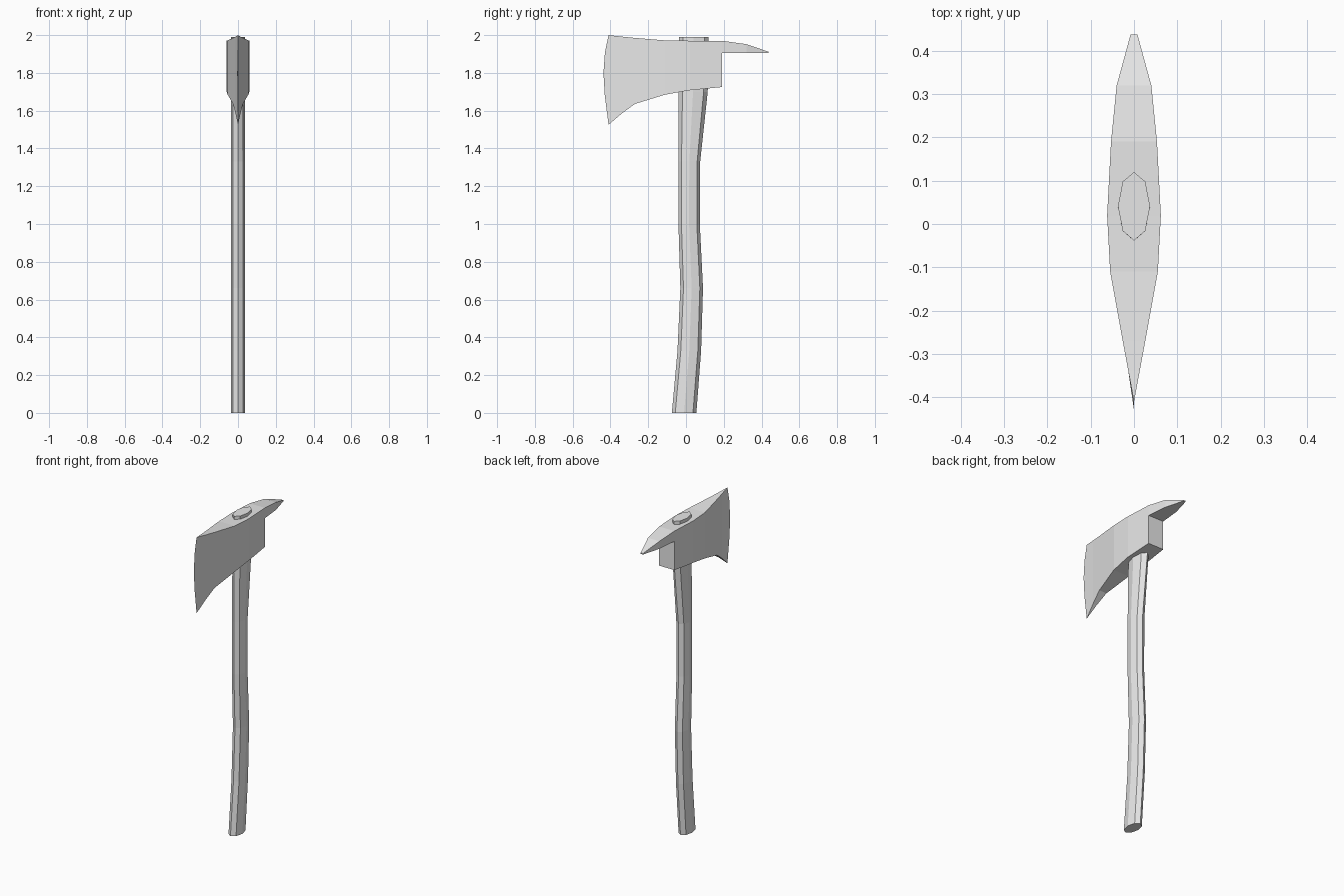
import bpy
import bmesh

cube = bpy.data.objects.get("Cube")
if cube:
    bpy.data.objects.remove(cube, do_unlink=True)

GREY = (0.8, 0.8, 0.8, 1.0)
grey = bpy.data.materials.new("plain grey")
grey.use_nodes = True
grey.diffuse_color = GREY
grey.node_tree.nodes["Principled BSDF"].inputs["Base Color"].default_value = GREY


def finish(bm, name):
    """Weld, orient and link a mesh as a flat-shaded object."""
    bmesh.ops.remove_doubles(bm, verts=bm.verts, dist=0.0005)
    bmesh.ops.recalc_face_normals(bm, faces=bm.faces)
    mesh = bpy.data.meshes.new(name)
    bm.to_mesh(mesh)
    bm.free()
    mesh.materials.append(grey)
    bpy.context.collection.objects.link(bpy.data.objects.new(name, mesh))


# Handle: a faceted oval section lofted along a gentle S curve
# each station is (z, front y, back y)
stations = [(0, -0.075, 0.055), (0.33, -0.045, 0.08), (0.66, -0.03, 0.09),
            (1.0, -0.04, 0.073), (1.33, -0.04, 0.075), (1.7, -0.04, 0.115),
            (1.99, -0.038, 0.12)]
half = [(0, 0), (0.026, 0.14), (0.037, 0.5), (0.026, 0.86), (0, 1)]
section = half + [(-x, t) for x, t in half[-2:0:-1]]

bm = bmesh.new()
rings = [[bm.verts.new((x, front + t * (back - front), z)) for x, t in section]
         for z, front, back in stations]
for low, high in zip(rings, rings[1:]):
    for i in range(len(section)):
        j = (i + 1) % len(section)
        bm.faces.new((low[i], low[j], high[j], high[i]))
bm.faces.new(rings[0])
bm.faces.new(rings[-1])
finish(bm, "handle")

# Head: rectangular stations (y, top z, bottom z, half width), blade to pick;
# the repeated y is the step from the square poll to the pick
columns = [(-0.34, 1.992, 1.585, 0.013), (-0.27, 1.985, 1.636, 0.026),
           (-0.11, 1.972, 1.685, 0.055), (0.02, 1.97, 1.708, 0.062),
           (0.19, 1.97, 1.725, 0.053), (0.19, 1.97, 1.905, 0.053),
           (0.32, 1.952, 1.905, 0.04), (0.437, 1.912, 1.905, 0.008)]
edge = [(-0.41, 2.0), (-0.429, 1.91), (-0.437, 1.8), (-0.43, 1.68), (-0.41, 1.525)]

bm = bmesh.new()
rects = [[bm.verts.new(p) for p in ((-w, y, top), (w, y, top), (w, y, low), (-w, y, low))]
         for y, top, low, w in columns]
for k, (a, b) in enumerate(zip(rects, rects[1:])):
    is_step = columns[k][0] == columns[k + 1][0]
    for i in ([2] if is_step else range(4)):
        j = (i + 1) % 4
        bm.faces.new((a[i], a[j], b[j], b[i]))
bm.faces.new(rects[-1])

# Cutting edge: both cheeks meet on a curved line
tip = [bm.verts.new((0, y, z)) for y, z in edge]
left_top, right_top, right_low, left_low = rects[0]
for top, low in ((left_top, left_low), (right_top, right_low)):
    bm.faces.new([top] + tip + [low])
bm.faces.new((left_top, right_top, tip[0]))
bm.faces.new((left_low, right_low, tip[-1]))
finish(bm, "axe_head")
